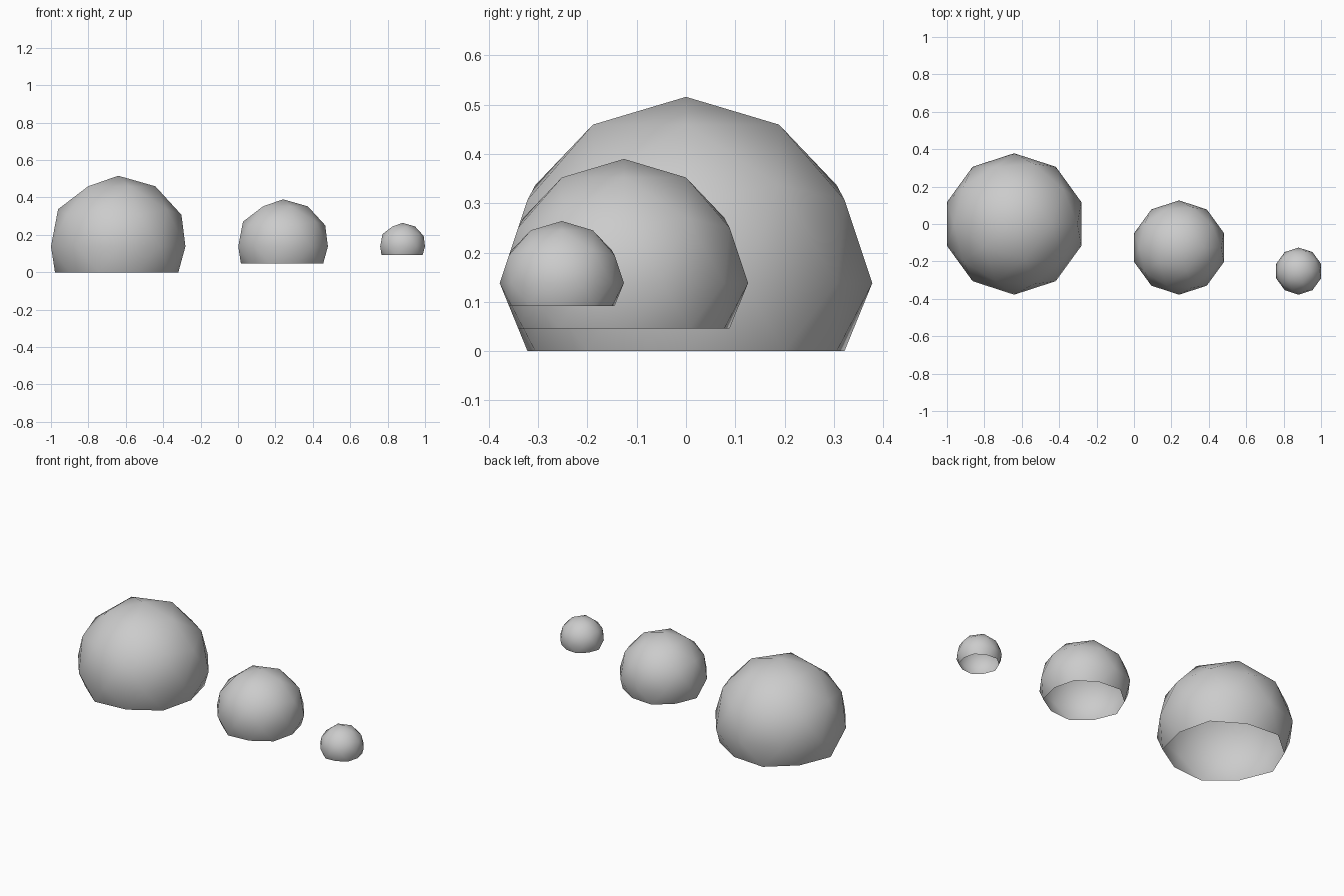
import bpy
import bmesh

if "Cube" in bpy.data.objects:
    bpy.data.objects.remove(bpy.data.objects["Cube"])

RIM_Z = 0.138   # height shared by all widest rings


def dome(name, x, y, radius):
    """Open geodesic dome with a flat foot ring below its widest ring."""
    bm = bmesh.new()
    bmesh.ops.create_icosphere(bm, subdivisions=2, radius=radius)
    # open the underside
    low = [v for v in bm.verts if v.co.z < -0.6 * radius]
    bmesh.ops.delete(bm, geom=low, context='VERTS')
    # level the foot ring
    for v in bm.verts:
        if v.co.z < -0.3 * radius:
            v.co.z = -RIM_Z * radius / 0.378
    mesh = bpy.data.meshes.new(name)
    bm.to_mesh(mesh)
    bm.free()
    mesh.shade_smooth()
    obj = bpy.data.objects.new(name, mesh)
    obj.location = (x, y, RIM_Z)
    bpy.context.collection.objects.link(obj)


# three domes in a 3:2:1 ratio, front edges aligned
dome("large_dome", -0.6405, 0.0, 0.378)
dome("medium_dome", 0.241, -0.126, 0.252)
dome("small_dome", 0.880, -0.252, 0.126)
